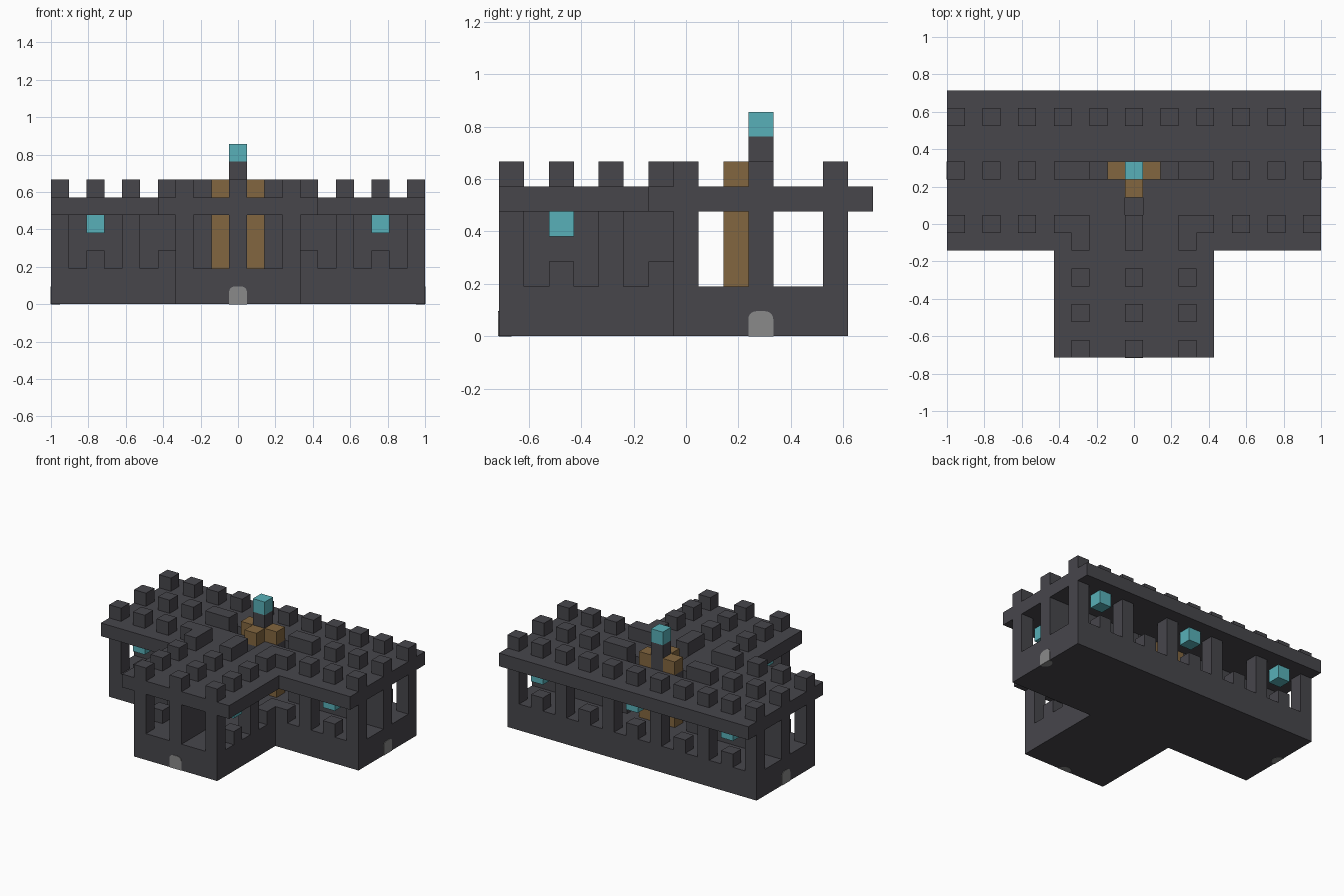
import bpy, bmesh, math
from mathutils import Vector, Matrix

cube = bpy.data.objects.get("Cube")
if cube:
    bpy.data.objects.remove(cube, do_unlink=True)

U = 2 / 21  # size of one block


def material(name, rgb):
    m = bpy.data.materials.new(name)
    m.use_nodes = True
    m.diffuse_color = (*rgb, 1)
    m.node_tree.nodes["Principled BSDF"].inputs["Base Color"].default_value = (*rgb, 1)
    return m


STONE = material("dark_stone", (0.063, 0.061, 0.071))
WOOD = material("brown_wood", (0.223, 0.133, 0.050))
LAMP = material("cyan_lamp", (0.098, 0.434, 0.479))
DOOR = material("grey_door", (0.254, 0.254, 0.254))


def finish(name, bm, mat):
    bmesh.ops.recalc_face_normals(bm, faces=bm.faces)
    mesh = bpy.data.meshes.new(name)
    bm.to_mesh(mesh)
    bm.free()
    mesh.materials.append(mat)
    obj = bpy.data.objects.new(name, mesh)
    bpy.context.collection.objects.link(obj)
    return obj


def blocks(name, cells, z0, z1, mat):
    """Raise a plan of unit cells from level z0 to z1, leaving out inner walls."""
    cells = set(cells)
    bm = bmesh.new()

    def face(pts):
        bm.faces.new([bm.verts.new(Vector(p) * U) for p in pts])

    for x, y in cells:
        ring = [(x - .5, y - .5), (x + .5, y - .5), (x + .5, y + .5), (x - .5, y + .5)]
        face([(*p, z1) for p in ring])
        face([(*p, z0) for p in reversed(ring)])
        for i, (dx, dy) in enumerate([(0, -1), (1, 0), (0, 1), (-1, 0)]):
            if (x + dx, y + dy) not in cells:
                a, b = ring[i], ring[(i + 1) % 4]
                face([(*a, z0), (*b, z0), (*b, z1), (*a, z1)])
    bmesh.ops.remove_doubles(bm, verts=bm.verts, dist=1e-5)
    bmesh.ops.dissolve_limit(bm, angle_limit=0.01, verts=bm.verts, edges=bm.edges)
    return finish(name, bm, mat)


def area(x0, x1, y0, y1):
    return {(x, y) for x in range(x0, x1 + 1) for y in range(y0, y1 + 1)}


def both(cells):
    """Mirror cells across the middle."""
    return set(cells) | {(-x, y) for x, y in cells}


# Solid T-shaped base and the overhanging roof with ladder hatches
blocks("base", area(-10, 10, 0, 6) | area(-3, 3, -7, -1), 0, 2, STONE)
hatches = {(0, 1), (2, 3), (-2, 3)}
blocks("roof", (area(-10, 10, -1, 7) | area(-4, 4, -7, -2)) - hatches, 5, 6, STONE)

# Inner dividing walls and outer columns
blocks("inner_walls", both(area(3, 10, 3, 3)) | area(0, 0, -7, 0), 2, 5, STONE)
blocks("columns", both([(10, 0), (6, 0), (10, 6), (6, 6), (2, 6), (3, -7), (3, -3)]),
       2, 5, STONE)

# Low battlements between the columns
corner = [(4, 0), (3, 0), (3, -1)]
lamp_spots = both([(8, 0), (8, 6), (0, 6), (3, -5)])
blocks("lower_battlements", lamp_spots | both(corner + [(4, 6)]), 2, 3, STONE)

# Roof battlements
upper = {(x, 6) for x in range(0, 11, 2)}
upper |= {(x, y) for x in (6, 8, 10) for y in (0, 3)}
upper |= {(x, y) for x in (0, 3) for y in (-7, -5, -3)}
upper |= {(0, -1), (0, 0), (3, 3), (4, 3)} | set(corner)
blocks("roof_battlements", both(upper), 6, 7, STONE)

# Central tower with ladders on three sides and a beacon
blocks("tower", [(0, 3)], 2, 8, STONE)
blocks("beacon", [(0, 3)], 8, 9, LAMP)
ladders = both([(1, 3), (0, 2)])
blocks("lower_ladders", ladders, 2, 5, WOOD)
blocks("upper_ladders", ladders, 6, 7, WOOD)

# Lamps hung under the roof
blocks("hanging_lamps", lamp_spots, 4, 5, LAMP)


def plate(bm, outline, thick):
    f = bm.faces.new([bm.verts.new(p) for p in outline])
    ext = bmesh.ops.extrude_face_region(bm, geom=[f])
    verts = [v for v in ext["geom"] if isinstance(v, bmesh.types.BMVert)]
    bmesh.ops.translate(bm, verts=verts, vec=thick)


def door(name, x, y, turn):
    """Arched door plate with a half-round threshold below it."""
    bm = bmesh.new()
    h, r = U / 2, U * 0.32
    arch = [(-h, 0, 0), (h, 0, 0)]
    for side, start in ((1, 0), (-1, 90)):
        for i in range(6):
            a = math.radians(start + i * 18)
            arch.append((side * (h - r) + r * math.cos(a), 0, U - r + r * math.sin(a)))
    plate(bm, arch, (0, -0.003, 0))
    half = [(h * math.cos(math.pi * i / 12), h * math.sin(math.pi * i / 12), -0.001)
            for i in range(13)]
    plate(bm, half, (0, 0, 0.003))
    bm.transform(Matrix.Translation((x * U, y * U, 0))
                 @ Matrix.Rotation(math.radians(turn), 4, "Z"))
    finish(name, bm, DOOR)


door("front_door", 0, -7.5, 0)
door("left_door", 10.5, 3, 90)
door("right_door", -10.5, 3, -90)
